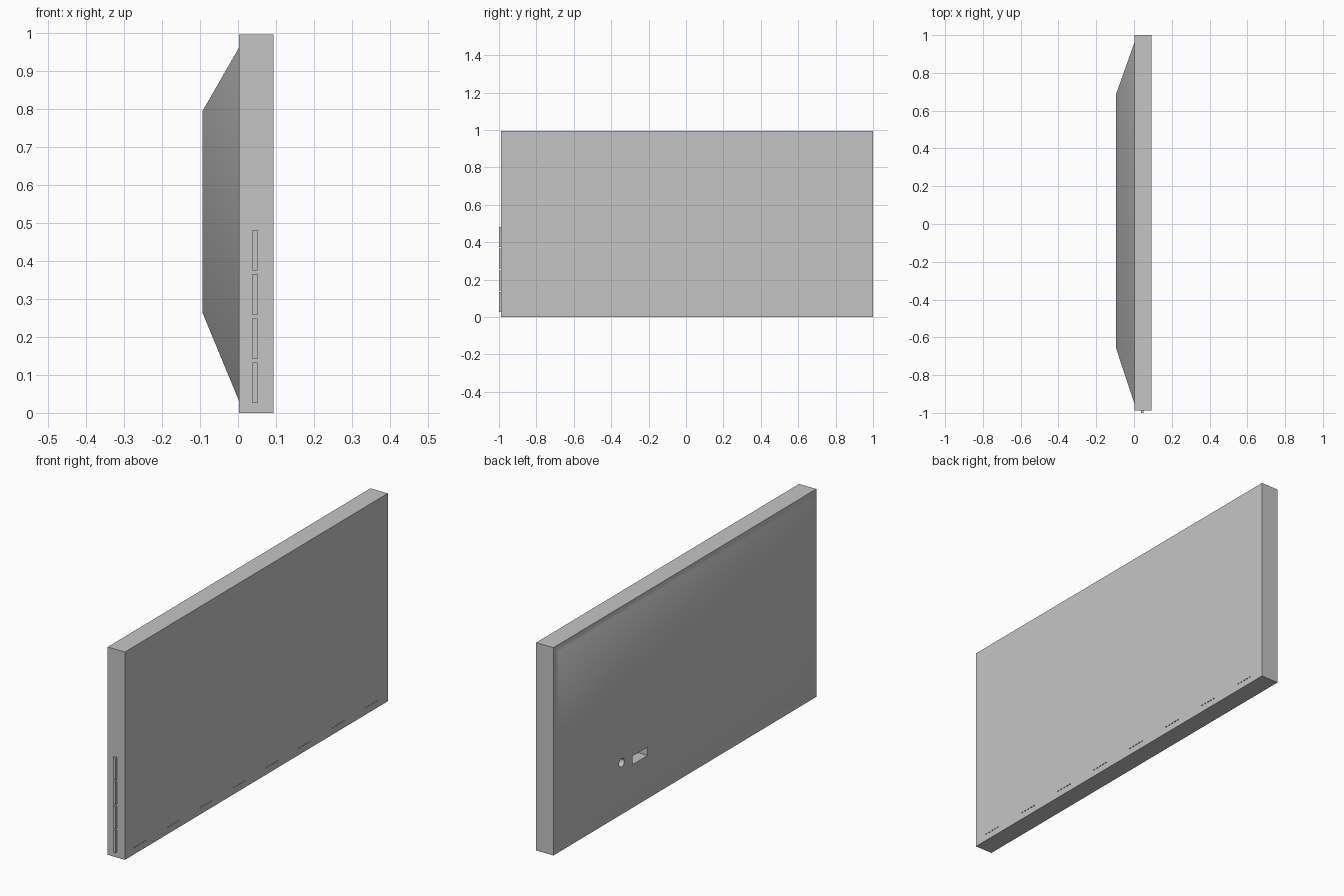
import bpy, bmesh, math
from mathutils import Matrix, Vector

default = bpy.data.objects.get("Cube")
if default:
    bpy.data.objects.remove(default, do_unlink=True)

grey = bpy.data.materials.new("light grey plastic")
colour = (0.56, 0.56, 0.56, 1)
grey.diffuse_color = colour
grey.use_nodes = True
grey.node_tree.nodes["Principled BSDF"].inputs["Base Color"].default_value = colour


def box(bm, lo, hi):
    """Add a box spanning two corners and return its vertices."""
    lo, hi = Vector(lo), Vector(hi)
    m = Matrix.Translation((lo + hi) / 2) @ Matrix.Diagonal((*(hi - lo), 1))
    return bmesh.ops.create_cube(bm, size=1, matrix=m)["verts"]


def finish(bm, name):
    bmesh.ops.recalc_face_normals(bm, faces=bm.faces)
    mesh = bpy.data.meshes.new(name)
    bm.to_mesh(mesh)
    bm.free()
    mesh.materials.append(grey)
    obj = bpy.data.objects.new(name, mesh)
    bpy.context.collection.objects.link(obj)
    return obj


BACK, FRONT, HUMP = 0.002, 0.093, -0.094
Y0, Y1, TOP = -0.988, 1.0, 0.995

# Screen housing: a slab whose back face is inset and pulled out to a tapered hump
bm = bmesh.new()
box(bm, (BACK, Y0, 0), (FRONT, Y1, TOP))


def inset_to(face, x, ylim, zlim):
    """Inset a back face and move the new inner face to the given rectangle."""
    bmesh.ops.inset_region(bm, faces=[face], thickness=0.02)
    mid = face.calc_center_median()
    for v in face.verts:
        v.co = (x, ylim[v.co.y > mid.y], zlim[v.co.z > mid.z])


bm.normal_update()
back = min(bm.faces, key=lambda f: f.calc_center_median().x)
inset_to(back, BACK, (-0.95, 0.96), (0.033, 0.96))
inset_to(back, HUMP, (-0.66, 0.69), (0.265, 0.793))
housing = finish(bm, "screen_housing")

# Cutter: power socket, data port and the rows of small speaker holes
bm = bmesh.new()
place = Matrix.Translation((HUMP + 0.03, 0.62, 0.325)) @ Matrix.Rotation(math.pi / 2, 4, "Y")
bmesh.ops.create_cone(bm, cap_ends=True, segments=24, radius1=0.02, radius2=0.02,
                      depth=0.12, matrix=place)
box(bm, (HUMP - 0.03, 0.425, 0.285), (HUMP + 0.09, 0.54, 0.325))
for group in range(8):
    for hole in range(5):
        y = -0.92 + group * 0.25 + hole * 0.02
        box(bm, (FRONT - 0.006, y, 0.03), (FRONT + 0.01, y + 0.011, 0.034))
cutter = finish(bm, "port_cutter")
cutter.hide_render = True

bpy.context.view_layer.objects.active = housing
housing.select_set(True)
cut = housing.modifiers.new("ports", "BOOLEAN")
cut.operation = "DIFFERENCE"
cut.solver = "EXACT"
cut.object = cutter
bpy.ops.object.modifier_apply(modifier=cut.name)
bpy.data.objects.remove(cutter, do_unlink=True)

# Soft shading across the hump, crisp slab edges
bpy.ops.object.shade_smooth_by_angle(angle=math.radians(40))
weighted = housing.modifiers.new("weighted normals", "WEIGHTED_NORMAL")
weighted.keep_sharp = True

# Four side buttons in a column
for i in range(4):
    z = 0.026 + i * 0.116
    bm = bmesh.new()
    box(bm, (0.038, -1.0, z), (0.051, Y0 + 0.004, z + 0.107))
    finish(bm, f"side_button_{i + 1}")
